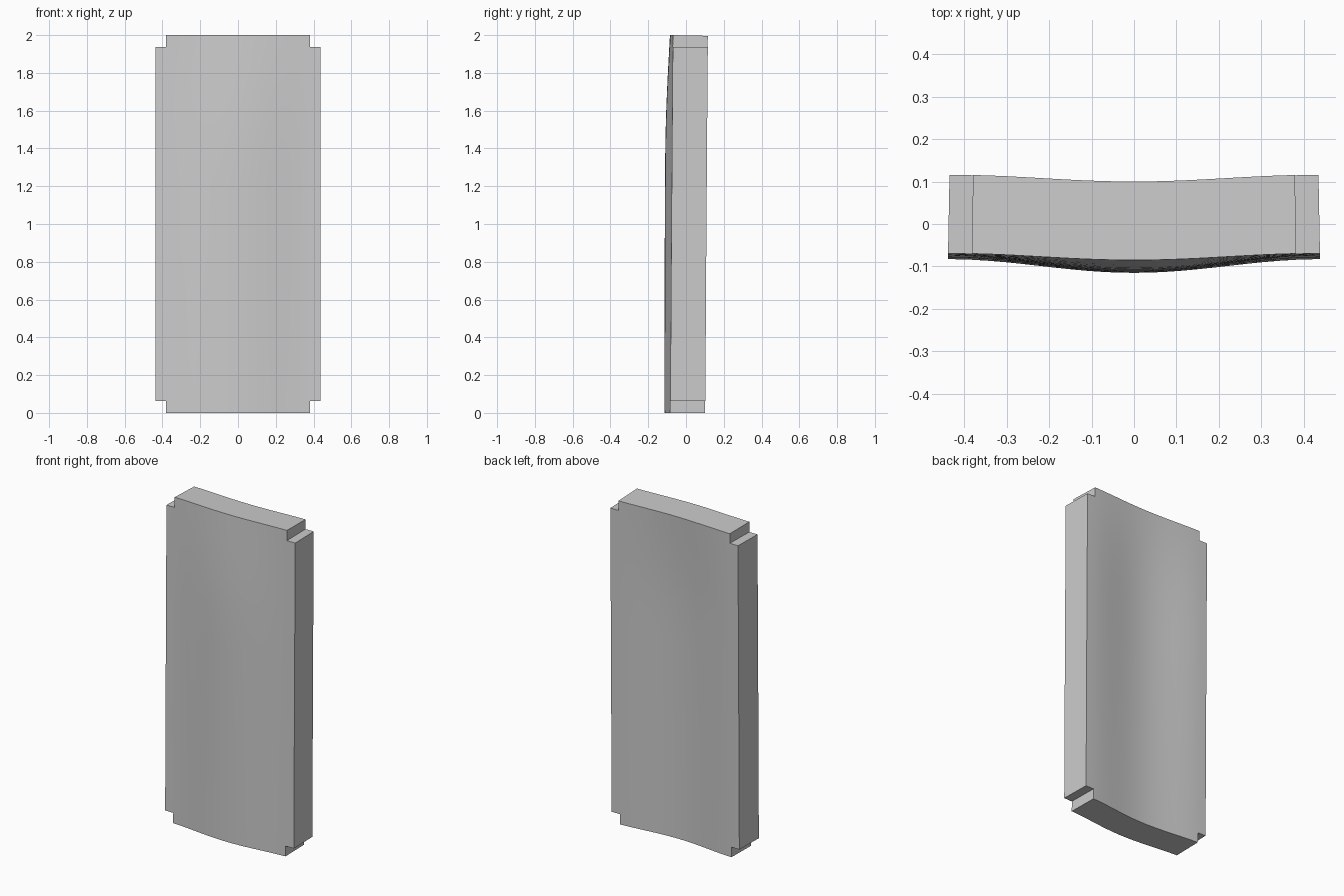
import bpy, bmesh, math

if "Cube" in bpy.data.objects:
    bpy.data.objects.remove(bpy.data.objects["Cube"])

HALF_W, NOTCH_X = 0.438, 0.382
NOTCH_Z, HEIGHT, THICK = 0.063, 2.0, 0.185


def interp(pts, t):
    for (a, va), (b, vb) in zip(pts, pts[1:]):
        if t <= b:
            return va + (vb - va) * (t - a) / (b - a)
    return pts[-1][1]


# front height profiles: side edges and the bulged centre line
EDGE = [(0, -0.083), (0.8, -0.078), (1.5, -0.073), (2, -0.069)]
CENTRE = [(0, -0.115), (0.8, -0.113), (1.3, -0.111), (1.5, -0.108),
          (1.65, -0.103), (1.8, -0.096), (2, -0.085)]


def front_y(x, z):
    e, c = interp(EDGE, z), interp(CENTRE, z)
    return e + (c - e) * 0.5 * (1 + math.cos(math.pi * x / HALF_W))


# grid lines follow the corner notches
NX, NZ = 20, 24
xs = [-HALF_W] + [-NOTCH_X + 2 * NOTCH_X * i / NX for i in range(NX + 1)] + [HALF_W]
zs = [0] + [NOTCH_Z + (HEIGHT - 2 * NOTCH_Z) * i / NZ for i in range(NZ + 1)] + [HEIGHT]

bm = bmesh.new()


def sheet(back):
    """One curved face grid of the slab."""
    grid = []
    for x in xs:
        col = []
        for z in zs:
            y = front_y(x, z) + (THICK if back else 0)
            px = x * (0.992 if back else 1.0)
            pz = z - (0.004 if back and z == HEIGHT else 0)
            col.append(bm.verts.new((px, y, pz)))
        grid.append(col)
    return grid


front, rear = sheet(False), sheet(True)
ni, nj = len(xs) - 1, len(zs) - 1


def solid(i, j):
    inside = 0 <= i < ni and 0 <= j < nj
    return inside and not (i in (0, ni - 1) and j in (0, nj - 1))


# curved faces, and walls wherever a cell borders empty space
for i in range(ni):
    for j in range(nj):
        if not solid(i, j):
            continue
        ring = [(i, j), (i + 1, j), (i + 1, j + 1), (i, j + 1)]
        bm.faces.new([front[a][b] for a, b in ring])
        bm.faces.new([rear[a][b] for a, b in reversed(ring)])
        for k, (di, dj) in enumerate([(0, -1), (1, 0), (0, 1), (-1, 0)]):
            if not solid(i + di, j + dj):
                (a, b), (c, d) = ring[k], ring[(k + 1) % 4]
                bm.faces.new([front[c][d], front[a][b], rear[a][b], rear[c][d]])

bmesh.ops.delete(bm, geom=[v for v in bm.verts if not v.link_faces], context='VERTS')
bmesh.ops.recalc_face_normals(bm, faces=bm.faces)
mesh = bpy.data.meshes.new("curved_panel")
bm.to_mesh(mesh)
bm.free()

panel = bpy.data.objects.new("curved_panel", mesh)
bpy.context.collection.objects.link(panel)
grey = bpy.data.materials.new("light grey")
grey.diffuse_color = (0.6, 0.6, 0.6, 1)
grey.use_nodes = True
grey.node_tree.nodes["Principled BSDF"].inputs["Base Color"].default_value = grey.diffuse_color
mesh.materials.append(grey)

bpy.context.view_layer.objects.active = panel
panel.select_set(True)
bpy.ops.object.shade_smooth_by_angle(angle=math.radians(30))
